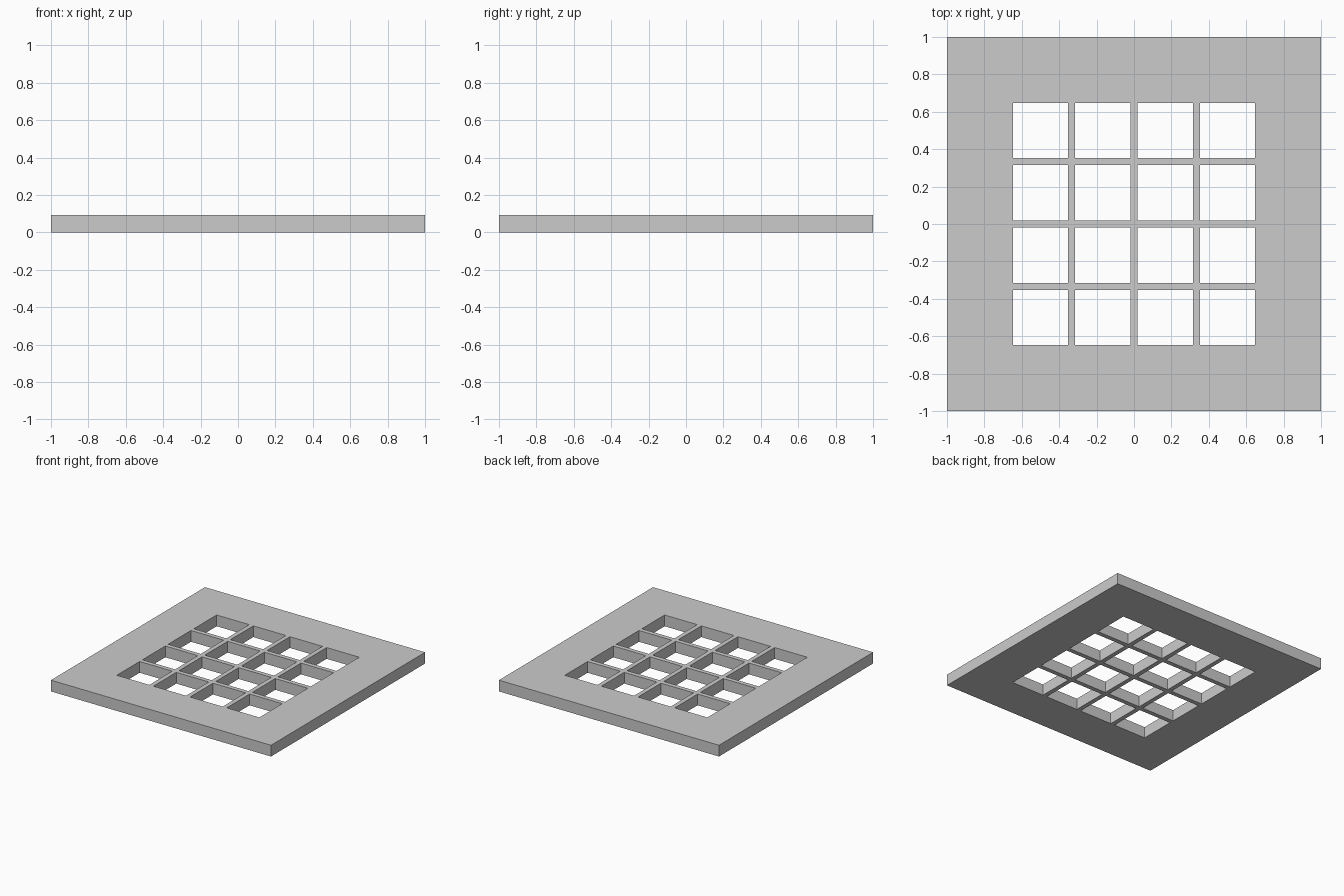
import bpy, bmesh

if "Cube" in bpy.data.objects:
    bpy.data.objects.remove(bpy.data.objects["Cube"])

UNIT = 1 / 54               # half the plate is 54 small units
HOLE, PITCH, COUNT = 16 * UNIT, 18 * UNIT, 4
THICKNESS = 5 * UNIT

# Grid lines along one axis: plate edges plus both sides of every hole
lines = [-1.0]
for i in range(COUNT):
    centre = (i - (COUNT - 1) / 2) * PITCH
    lines += [centre - HOLE / 2, centre + HOLE / 2]
lines.append(1.0)

# Flat sheet, leaving out the cells where both axes fall inside a hole
bm = bmesh.new()
n = len(lines)
v = [[bm.verts.new((x, y, 0)) for y in lines] for x in lines]
for i in range(n - 1):
    for j in range(n - 1):
        if not (i % 2 and j % 2):
            bm.faces.new((v[i][j], v[i + 1][j], v[i + 1][j + 1], v[i][j + 1]))

# Thicken the sheet into a plate with straight-walled holes
top = bmesh.ops.extrude_face_region(bm, geom=bm.faces[:], use_keep_orig=True)["geom"]
bmesh.ops.translate(bm, vec=(0, 0, THICKNESS),
                    verts=[g for g in top if isinstance(g, bmesh.types.BMVert)])
bmesh.ops.recalc_face_normals(bm, faces=bm.faces[:])

mesh = bpy.data.meshes.new("grate_plate")
bm.to_mesh(mesh)
bm.free()
bpy.context.collection.objects.link(bpy.data.objects.new("grate_plate", mesh))
